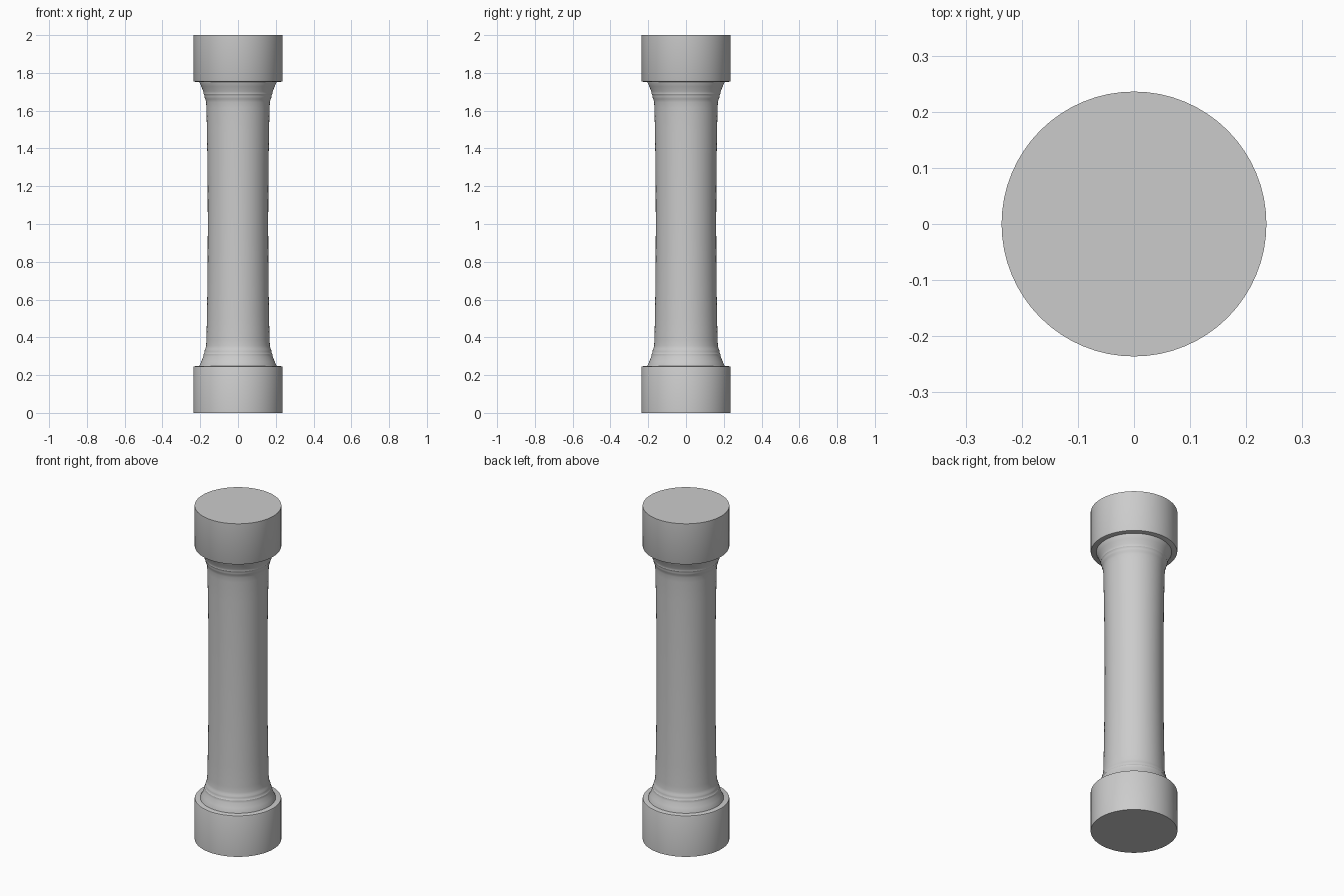
import bpy, bmesh, math

if "Cube" in bpy.data.objects:
    bpy.data.objects.remove(bpy.data.objects["Cube"])

SIDES = 64
MID = 1.0  # mirror height


def lathe(name, profile):
    """Revolve (radius, z) points around the z axis and close both ends."""
    bm = bmesh.new()
    rings = []
    for r, z in profile:
        rings.append([bm.verts.new((r * math.cos(2 * math.pi * i / SIDES),
                                    r * math.sin(2 * math.pi * i / SIDES), z))
                      for i in range(SIDES)])
    for a, b in zip(rings, rings[1:]):
        for i in range(SIDES):
            j = (i + 1) % SIDES
            bm.faces.new((a[i], a[j], b[j], b[i]))
    bm.faces.new(rings[0])
    bm.faces.new(rings[-1])
    bmesh.ops.recalc_face_normals(bm, faces=bm.faces)
    mesh = bpy.data.meshes.new(name)
    bm.to_mesh(mesh)
    bm.free()
    obj = bpy.data.objects.new(name, mesh)
    bpy.context.collection.objects.link(obj)
    bpy.ops.object.select_all(action='DESELECT')
    obj.select_set(True)
    bpy.context.view_layer.objects.active = obj
    bpy.ops.object.shade_smooth_by_angle(angle=math.radians(30))
    return obj


def mirrored(profile):
    return [(r, 2 * MID - z) for r, z in reversed(profile)]


# Drum-shaped base and capital with a small edge bevel
drum = [(0.236, 0.0), (0.236, 0.24), (0.234, 0.245), (0.228, 0.247)]
lathe("base_drum", drum)
lathe("top_drum", mirrored(drum))

# Shaft: flared foot, two shallow rings, slight waist at mid height
lower = [(0.206, 0.24), (0.205, 0.249), (0.194, 0.272), (0.184, 0.298),
         (0.182, 0.305), (0.182, 0.312), (0.178, 0.318), (0.177, 0.326),
         (0.176, 0.333), (0.172, 0.340), (0.169, 0.355), (0.167, 0.385)]
waist = [(0.160 + 0.007 * t * t, MID - 0.615 * t)
         for t in (0.8, 0.6, 0.4, 0.2)]
half = lower + waist
lathe("shaft", half + [(0.160, MID)] + mirrored(half))
